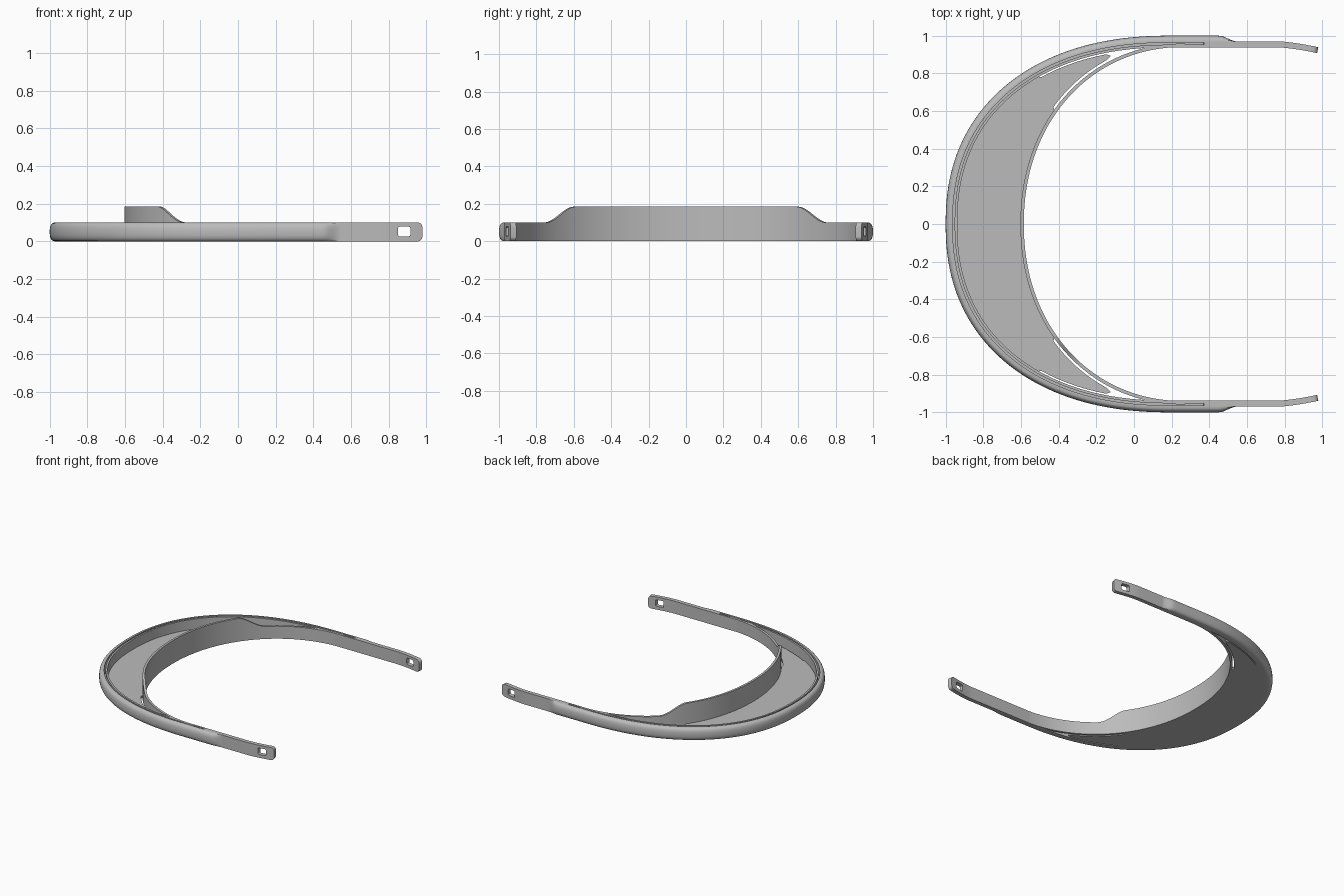
import bpy
import bmesh
import math
from mathutils import Vector

cube = bpy.data.objects.get("Cube")
if cube:
    bpy.data.objects.remove(cube, do_unlink=True)

grey = bpy.data.materials.new("plain_grey")
grey.use_nodes = True
colour = (0.5, 0.5, 0.5, 1)
grey.diffuse_color = colour
grey.node_tree.nodes["Principled BSDF"].inputs["Base Color"].default_value = colour


def smooth(lo, hi, v):
    t = min(max((v - lo) / (hi - lo), 0), 1)
    return t * t * (3 - 2 * t)


def bow(centre, a, b, n, steps):
    """Quarter superellipse from the rear centre line to the +y side."""
    pts = []
    for i in range(steps + 1):
        t = math.pi / 2 * i / steps
        c, s = max(math.cos(t), 0), math.sin(t)
        pts.append(Vector((centre - a * c ** (2 / n), b * s ** (2 / n))))
    return pts


def mirrored(half):
    return [Vector((p.x, -p.y)) for p in reversed(half[1:])] + half


def normals(path):
    """Unit normals pointing to the inside of the bow."""
    result = []
    for i in range(len(path)):
        d = (path[min(i + 1, len(path) - 1)] - path[max(i - 1, 0)]).normalized()
        result.append(Vector((d.y, -d.x)))
    return result


def offset(path, dist):
    return [p + n * dist for p, n in zip(path, normals(path))]


def finish(name, bm):
    bmesh.ops.remove_doubles(bm, verts=bm.verts, dist=1e-5)
    bmesh.ops.recalc_face_normals(bm, faces=bm.faces)
    mesh = bpy.data.meshes.new(name)
    bm.to_mesh(mesh)
    bm.free()
    mesh.materials.append(grey)
    obj = bpy.data.objects.new(name, mesh)
    bpy.context.collection.objects.link(obj)
    return obj


def select(obj):
    bpy.ops.object.select_all(action="DESELECT")
    obj.select_set(True)
    bpy.context.view_layer.objects.active = obj


def sweep(name, path, section):
    """Loft a closed (offset, height) section along a flat path."""
    bm = bmesh.new()
    rings = []
    for p, n in zip(path, normals(path)):
        ring = []
        for d, z in section(p):
            q = p + n * d
            ring.append(bm.verts.new((q.x, q.y, z)))
        rings.append(ring)
    size = len(rings[0])
    for r0, r1 in zip(rings, rings[1:]):
        for j in range(size):
            k = (j + 1) % size
            bm.faces.new((r0[j], r0[k], r1[k], r1[j]))
    bm.faces.new(rings[0])
    bm.faces.new(list(reversed(rings[-1])))
    return finish(name, bm)


# Outer rim running into the two side arms
TIP, CORNER = 0.985, 0.025
rim_half = bow(0.2, 1.2, 1.0, 2.25, 60)
arm_x = [0.3, 0.37, 0.372, 0.44] + [0.46 + 0.01 * i for i in range(10)]
arm_x += [0.65, 0.75] + [0.78 + 0.02 * i for i in range(9)]
arm_x += [TIP - CORNER * (1 - math.sin(i * math.pi / 12)) for i in range(7)]
for x in arm_x:
    bend = max(x - 0.76, 0) / (TIP - 0.76)
    rim_half.append(Vector((x, 1 - 0.032 * bend ** 1.5)))
rim_path = mirrored(rim_half)


def rim_section(p):
    bulge = 1 - smooth(0.45, 0.545, p.x)
    floor = 0.03 if p.x < 0.371 else 0.1
    pts = []
    for i in range(13):
        a = math.pi * i / 12
        z = 0.05 - 0.05 * math.copysign(abs(math.cos(a)) ** 0.8, math.cos(a))
        pts.append((0.03 - 0.03 * math.sin(a) ** 0.8 * bulge, z))
    # Groove that holds the sheet, then the inside wall
    pts += [(0.037, 0.1), (0.037, floor), (0.048, floor), (0.048, 0.1)]
    pts += [(0.062, 0.1), (0.062, 0)]
    over = max(p.x - (TIP - CORNER), 0)
    drop = CORNER - math.sqrt(max(CORNER ** 2 - over ** 2, 0))
    scale = 1 - drop / 0.05
    return [(d, 0.05 + (z - 0.05) * scale) for d, z in pts]


rim = sweep("rim_and_arms", rim_path, rim_section)

# Fastening holes near the arm tips
bm = bmesh.new()
for side in (-1, 1):
    made = bmesh.ops.create_cube(bm, size=1)["verts"]
    for v in made:
        v.co = Vector((0.882 + v.co.x * 0.066, side * 0.94 + v.co.y * 0.3,
                       0.052 + v.co.z * 0.052))
edges = [e for e in bm.edges if abs(e.verts[0].co.y - e.verts[1].co.y) > 0.1]
bmesh.ops.bevel(bm, geom=edges, offset=0.01, segments=3, profile=0.5, affect="EDGES")
cutter = finish("hole_cutter", bm)
cutter.hide_render = True
cut = rim.modifiers.new("holes", "BOOLEAN")
cut.operation = "DIFFERENCE"
cut.solver = "EXACT"
cut.object = cutter
select(rim)
bpy.ops.object.modifier_apply(modifier="holes")
bpy.data.objects.remove(cutter, do_unlink=True)

# Forehead band, raised in the middle
band_path = mirrored(bow(0.27, 0.855, 0.94, 2.1, 60))


def band_section(p):
    top = 0.185 - 0.085 * smooth(0.59, 0.745, abs(p.y))
    return [(0, 0), (0, top), (-0.018, top), (-0.018, 0)]


band = sweep("forehead_band", band_path, band_section)

# Crescent plate, with slim gaps around its two tips
outer_joined, outer_free = offset(rim_path, 0.055), offset(rim_path, 0.07)
inner_joined, inner_free = offset(band_path, -0.009), offset(band_path, -0.03)
outer = [f if j.x > -0.5 else j for j, f in zip(outer_joined, outer_free) if j.x < -0.13]
inner = [f if j.x > -0.42 else j for j, f in zip(inner_joined, inner_free) if j.x < -0.13]
tip = (outer[-1] + inner[-1]) / 2 + Vector((0.025, 0.008))
outline = outer + [tip] + inner[::-1] + [Vector((tip.x, -tip.y))]
bm = bmesh.new()
face = bm.faces.new([bm.verts.new((p.x, p.y, 0)) for p in outline])
up = bmesh.ops.extrude_face_region(bm, geom=[face], use_keep_orig=True)["geom"]
bmesh.ops.translate(bm, vec=(0, 0, 0.02),
                    verts=[g for g in up if isinstance(g, bmesh.types.BMVert)])
plate = finish("crescent_plate", bm)

for obj in (rim, band, plate):
    select(obj)
    bpy.ops.object.shade_smooth_by_angle(angle=math.radians(30))
